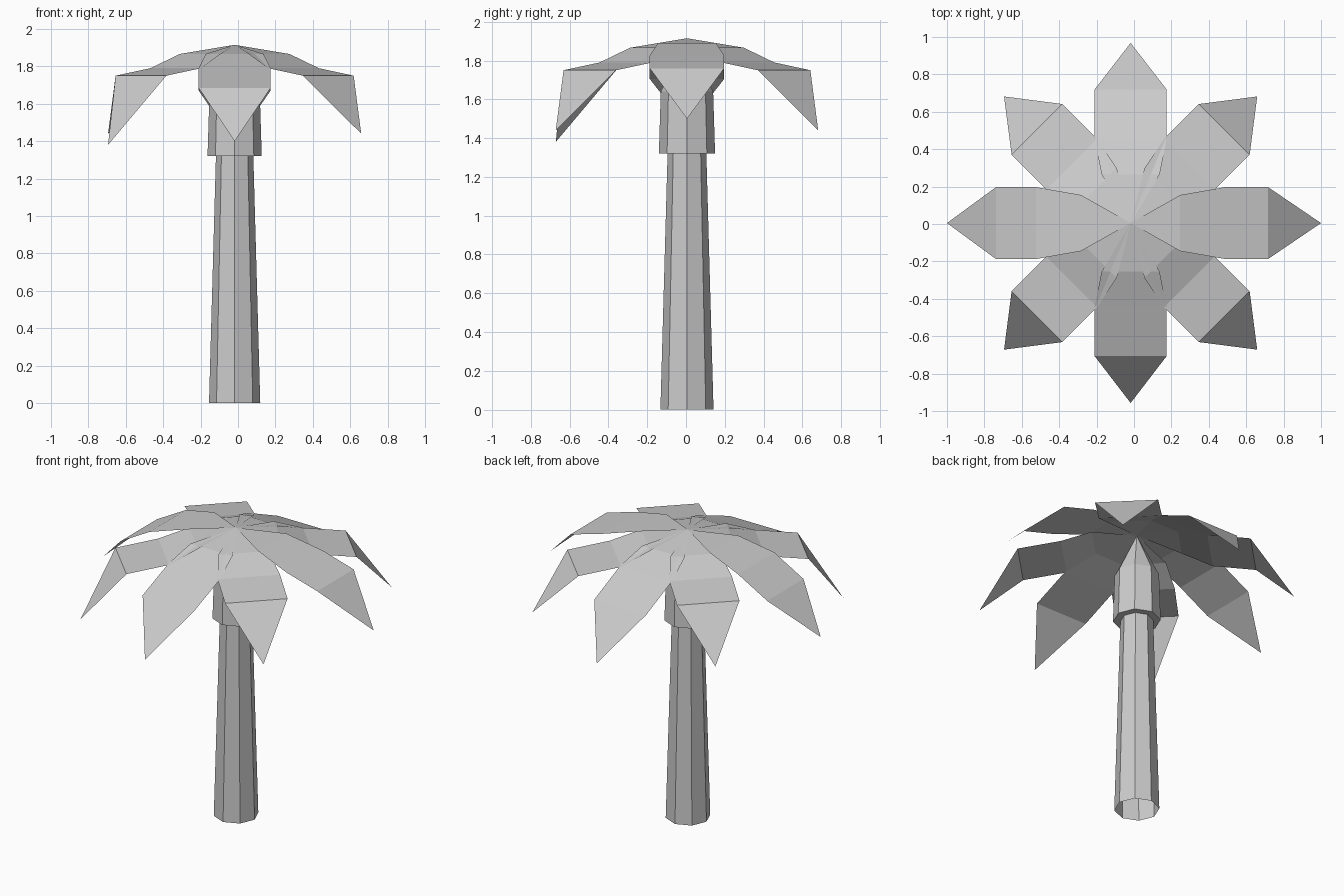
import bpy, bmesh
from math import cos, sin, radians
from mathutils import Matrix, Vector

if "Cube" in bpy.data.objects:
    bpy.data.objects.remove(bpy.data.objects["Cube"], do_unlink=True)

CENTRE = Vector((-0.018, 0.005, 0))
APEX = 1.915

grey = bpy.data.materials.new("plain grey")
grey.use_nodes = True
grey.diffuse_color = (0.6, 0.6, 0.6, 1)
grey.node_tree.nodes["Principled BSDF"].inputs["Base Color"].default_value = (0.6, 0.6, 0.6, 1)


def finish(name, bm):
    mesh = bpy.data.meshes.new(name)
    bm.to_mesh(mesh)
    bm.free()
    mesh.materials.append(grey)
    obj = bpy.data.objects.new(name, mesh)
    obj.location = CENTRE
    bpy.context.collection.objects.link(obj)
    return obj


def lathe(name, profile, sides=8):
    """Faceted surface of revolution; radius 0 at the end closes to a point."""
    bm = bmesh.new()
    rings = []
    for r, z in profile:
        if r == 0:
            rings.append([bm.verts.new((0, 0, z))] * sides)
        else:
            angles = [radians(360 * i / sides) for i in range(sides)]
            rings.append([bm.verts.new((r * cos(a), r * sin(a), z)) for a in angles])
    for low, high in zip(rings, rings[1:]):
        for i in range(sides):
            j = (i + 1) % sides
            corners = [low[i], low[j], high[j], high[i]]
            bm.faces.new(list(dict.fromkeys(corners)))
    return finish(name, bm)


def leaf(name, angle, rows, tip):
    """Single-sheet leaf: shared apex, level cross rows (reach, half width, z), drooping tip."""
    bm = bmesh.new()
    root = bm.verts.new((0, 0, APEX))
    pairs = [(bm.verts.new((r, -w, z)), bm.verts.new((r, w, z))) for r, w, z in rows]
    end = bm.verts.new((tip[0], 0, tip[1]))
    bm.faces.new((root, *pairs[0]))
    for (a, b), (c, d) in zip(pairs, pairs[1:]):
        bm.faces.new((a, c, d, b))
    bm.faces.new((pairs[-1][0], end, pairs[-1][1]))
    bm.transform(Matrix.Rotation(radians(angle), 4, "Z"))
    return finish(name, bm)


# Tapered trunk, open at the base, and the wider collar with its pointed crown
lathe("trunk", [(0.137, 0), (0.1, 1.32)])
lathe("collar", [(0.1, 1.32), (0.145, 1.32), (0.135, 1.64), (0, APEX)])

# Side leaves: the left and right ones reach furthest
side_rows = [(0.265, 0.15, 1.89), (0.505, 0.192, 1.825)]
leaf("left_leaf", 0, side_rows + [(0.735, 0.192, 1.76)], (1.018, 1.5))
leaf("right_leaf", 180, side_rows + [(0.72, 0.192, 1.705)], (0.982, 1.46))

# Front and back leaves droop lower
inner_rows = [(0.26, 0.155, 1.866), (0.445, 0.192, 1.79)]
leaf("back_leaf", 90, inner_rows + [(0.715, 0.192, 1.67)], (0.963, 1.39))
leaf("front_leaf", 270, inner_rows + [(0.712, 0.192, 1.684)], (0.962, 1.4))

# Diagonal leaves
for name, angle, tip_z in (("back_left_leaf", 45, 1.44), ("back_right_leaf", 135, 1.44),
                           ("front_right_leaf", 225, 1.38), ("front_left_leaf", 315, 1.44)):
    leaf(name, angle, inner_rows + [(0.708, 0.192, 1.75)], (0.957, tip_z))
